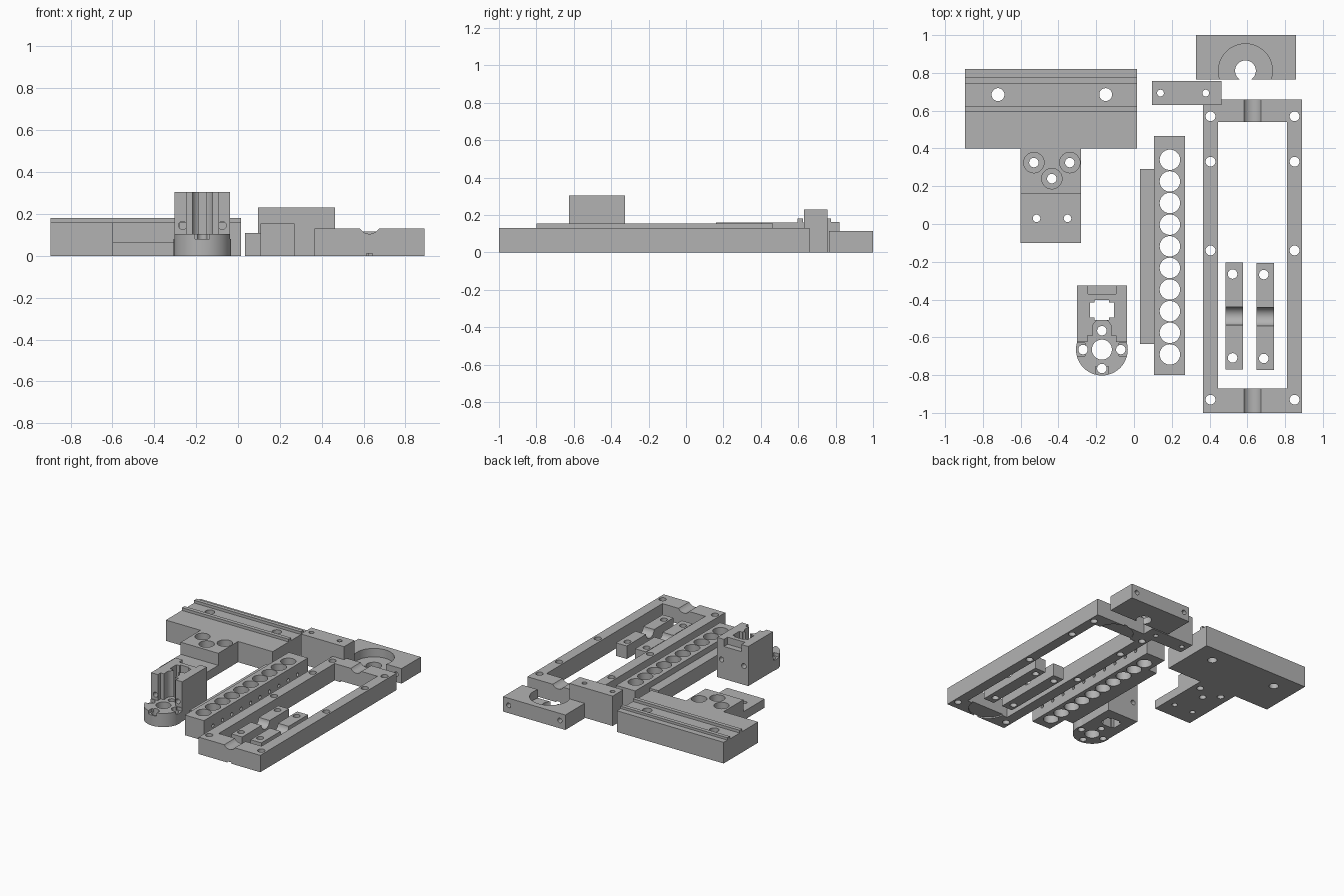
import bpy
from math import pi
from mathutils import Matrix
import bmesh

if "Cube" in bpy.data.objects:
    bpy.data.objects.remove(bpy.data.objects["Cube"])

grey = bpy.data.materials.new("plain_grey")
grey.use_nodes = True
colour = (0.45, 0.45, 0.45, 1)
grey.diffuse_color = colour
grey.node_tree.nodes["Principled BSDF"].inputs["Base Color"].default_value = colour
TURN = {"x": Matrix.Rotation(pi / 2, 4, "Y"), "y": Matrix.Rotation(pi / 2, 4, "X"), "z": Matrix()}


def make(name, bm):
    bmesh.ops.recalc_face_normals(bm, faces=bm.faces)
    mesh = bpy.data.meshes.new(name)
    bm.to_mesh(mesh)
    bm.free()
    mesh.materials.append(grey)
    ob = bpy.data.objects.new(name, mesh)
    bpy.context.scene.collection.objects.link(ob)
    return ob


def box(name, x, y, z):
    bm = bmesh.new()
    spans = (x, y, z)
    size = Matrix.Diagonal([b - a for a, b in spans] + [1])
    mid = Matrix.Translation([(a + b) / 2 for a, b in spans])
    bmesh.ops.create_cube(bm, size=1, matrix=mid @ size)
    return make(name, bm)


def rod(name, centre, r, length, axis="z"):
    bm = bmesh.new()
    bmesh.ops.create_cone(bm, cap_ends=True, segments=48, radius1=r, radius2=r, depth=length,
                          matrix=Matrix.Translation(centre) @ TURN[axis])
    return make(name, bm)


def combine(ob, other, operation):
    other.hide_render = True
    mod = ob.modifiers.new("shape", "BOOLEAN")
    mod.operation, mod.solver, mod.object = operation, "EXACT", other
    bpy.context.view_layer.update()
    graph = bpy.context.evaluated_depsgraph_get()
    mesh = bpy.data.meshes.new_from_object(ob.evaluated_get(graph))
    ob.modifiers.clear()
    ob.data = mesh
    bpy.data.objects.remove(other)


def cut_box(ob, x, y, z):
    combine(ob, box("cutter", x, y, z), "DIFFERENCE")


def cut_rod(ob, centre, r, length=1, axis="z"):
    combine(ob, rod("cutter", centre, r, length, axis), "DIFFERENCE")


def drill(ob, points, r, floor=-0.1):
    for x, y in points:
        cut_rod(ob, (x, y, floor + 0.5), r)


parts = []

# Long open frame with rod grooves, corner holes and shallow seats underneath
frame = box("frame", (0.365, 0.89), (-1, 0.66), (0, 0.13))
cut_box(frame, (0.445, 0.81), (-0.87, 0.54), (-0.1, 0.3))
cut_rod(frame, (0.628, 0, 0.158), 0.053, 3, "y")
drill(frame, [(x, y) for x in (0.405, 0.85) for y in (-0.93, -0.14, 0.33, 0.57)], 0.026)
for y in (-0.862, 0.522):
    cut_rod(frame, (0.628, y, 0), 0.139, 0.02)
parts.append(frame)

# Two clamp bars lying inside the frame
for name, x, y in (("clamp_bar_right", 0.53, -0.487), ("clamp_bar_left", 0.695, -0.49)):
    bar = box(name, (x - 0.046, x + 0.046), (y - 0.284, y + 0.284), (0, 0.1))
    cut_rod(bar, (x, y, 0.102), 0.049, 0.5, "x")
    drill(bar, [(x - 0.008, y - 0.222), (x - 0.008, y + 0.222)], 0.025)
    parts.append(bar)

# Perforated strip with set-screw holes and its lower side rail
strip = box("hole_strip", (0.107, 0.27), (-0.8, 0.465), (0, 0.155))
rail = box("side_rail", (0.033, 0.107), (-0.635, 0.29), (0, 0.11))
rows = [0.34 - 0.1145 * i for i in range(10)]
drill(strip, [(0.19, y) for y in rows], 0.054)
for y in rows:
    cut_rod(strip, (0.23, y, 0.075), 0.013, 0.2, "x")
parts += [strip, rail]

# Wide carriage plate: side profile drawn along x, with two low guide lips
profile = [(0.4, 0), (0.82, 0), (0.82, 0.163), (0.775, 0.163), (0.775, 0.181), (0.745, 0.181),
           (0.745, 0.16), (0.625, 0.16), (0.625, 0.181), (0.595, 0.181), (0.595, 0.16), (0.4, 0.16)]
bm = bmesh.new()
side = bm.faces.new([bm.verts.new((-0.895, y, z)) for y, z in profile])
new = bmesh.ops.extrude_face_region(bm, geom=[side])["geom"]
bmesh.ops.translate(bm, vec=(0.91, 0, 0), verts=[v for v in new if isinstance(v, bmesh.types.BMVert)])
plate = make("carriage_plate", bm)
drill(plate, [(-0.72, 0.685), (-0.15, 0.685)], 0.034)

# Stepped stem of the carriage plate with counterbored screw holes
stem = box("carriage_stem", (-0.6, -0.28), (-0.1, 0.4), (0, 0.16))
cut_box(stem, (-0.7, -0.2), (-0.2, 0.16), (0.067, 0.3))
screws = [(-0.53, 0.325), (-0.34, 0.325), (-0.435, 0.24)]
drill(stem, screws, 0.054, 0.08)
drill(stem, screws, 0.025)
drill(stem, [(-0.516, 0.03), (-0.352, 0.03)], 0.02)
parts += [plate, stem]

# Upright holder on a round flange
cx, cy = -0.17, -0.665
holder = box("upright_holder", (-0.303, -0.038), (-0.625, -0.325), (0, 0.305))
cut_rod(holder, (cx, -0.555, 0.605), 0.051)
cut_box(holder, (cx - 0.048, cx + 0.048), (-0.7, -0.555), (0.105, 0.5))
cut_box(holder, (cx - 0.076, cx + 0.076), (-0.7, -0.59), (0.105, 0.5))
combine(holder, rod("flange", (cx, cy, 0.0525), 0.137, 0.105), "UNION")
# Screw seats around the flange, then the bore and screw holes
for x, y in ((-1, 0), (1, 0), (0, -1)):
    px, py = cx + 0.125 * x, cy + 0.125 * y
    cut_box(holder, (px - 0.035, px + 0.035), (py - 0.035, py + 0.035), (0.08, 0.135))
drill(holder, [(cx, cy)], 0.053)
drill(holder, [(cx - 0.1, cy), (cx + 0.1, cy), (cx, cy - 0.1), (cx, cy + 0.1)], 0.025)
# Vertical shaft, rear notch and cross bolts
cut_box(holder, (cx - 0.063, cx + 0.063), (-0.496, -0.416), (-0.1, 0.5))
cut_box(holder, (cx - 0.038, cx + 0.038), (-0.508, -0.403), (-0.1, 0.5))
cut_box(holder, (cx - 0.074, cx + 0.074), (-0.37, -0.2), (0.25, 0.5))
for x in (-0.265, -0.075):
    cut_rod(holder, (x, -0.4, 0.145), 0.019, 0.8, "y")
parts.append(holder)

# Small tall spacer block
spacer = box("spacer_block", (0.095, 0.463), (0.63, 0.757), (0, 0.23))
drill(spacer, [(0.14, 0.693), (0.38, 0.693)], 0.018)
parts.append(spacer)

# Rear bearing block with a half-round seat
bearing = box("bearing_block", (0.328, 0.858), (0.765, 1), (0, 0.115))
drill(bearing, [(0.59, 0.811)], 0.143, 0.05)
drill(bearing, [(0.59, 0.811)], 0.055)
for x in (0.375, 0.811):
    cut_rod(bearing, (x, 0.9, 0.06), 0.018, 0.6, "y")
parts.append(bearing)

# Smooth the round walls and keep the edges sharp
for ob in parts:
    bpy.ops.object.select_all(action="DESELECT")
    ob.select_set(True)
    bpy.context.view_layer.objects.active = ob
    bpy.ops.object.shade_smooth_by_angle(angle=pi / 6)
